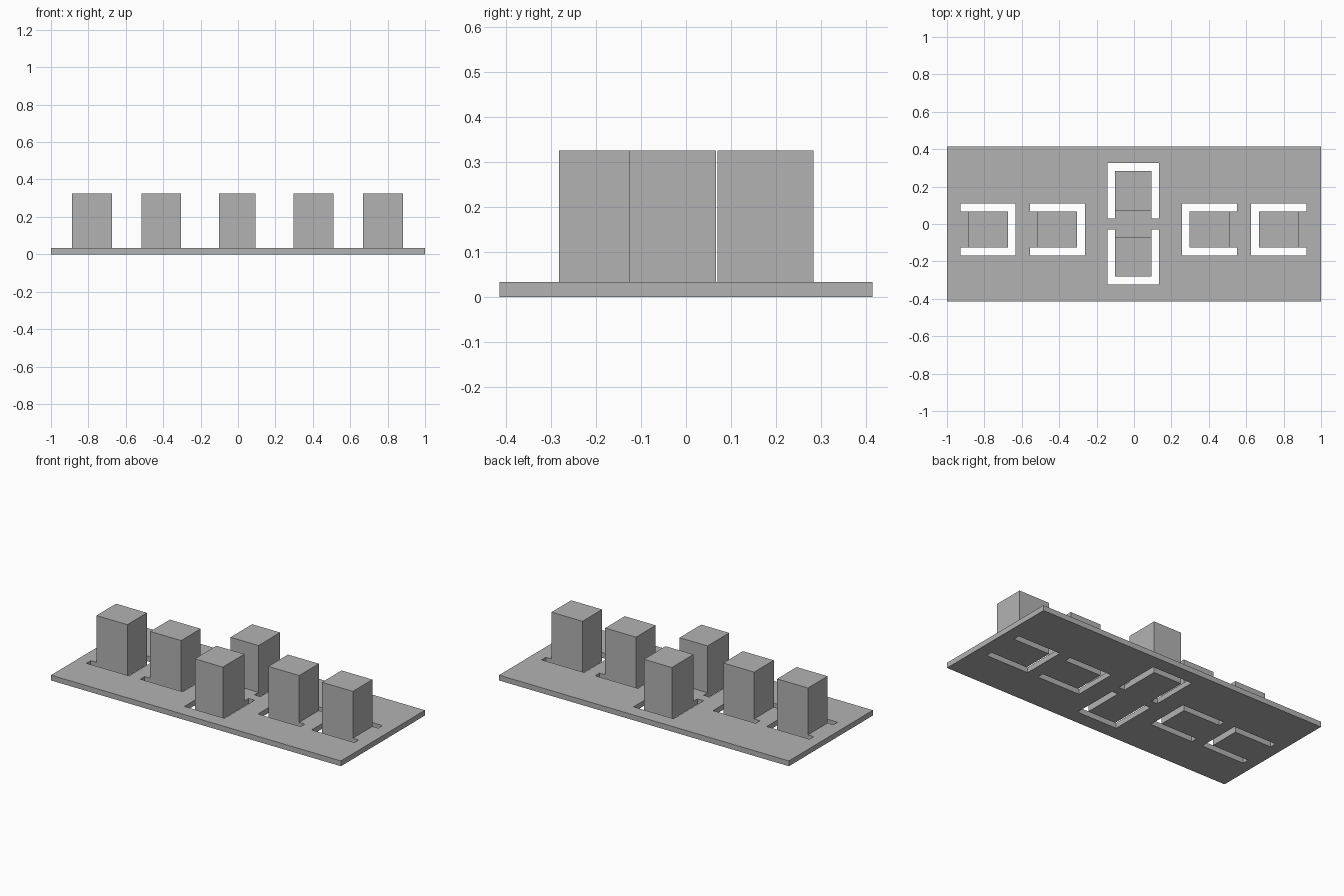
import bpy
import bmesh
from math import radians
from mathutils import Matrix

if "Cube" in bpy.data.objects:
    bpy.data.objects.remove(bpy.data.objects["Cube"], do_unlink=True)

grey = bpy.data.materials.new("plain grey")
grey.use_nodes = True
grey.diffuse_color = (0.45, 0.45, 0.45, 1)
grey.node_tree.nodes["Principled BSDF"].inputs["Base Color"].default_value = grey.diffuse_color

PLATE_TOP, KEY_TOP = 0.033, 0.325
KEY_LENGTH, HALF_KEY = 0.213, 0.0965
SLOT, ARM = 0.042, 0.253


def prism(name, outline, z0, z1, matrix=Matrix()):
    """Extrude a counter-clockwise outline from z0 to z1."""
    bm = bmesh.new()
    face = bm.faces.new([bm.verts.new((x, y, z0)) for x, y in outline])
    top = bmesh.ops.extrude_face_region(bm, geom=[face])
    verts = [v for v in top["geom"] if isinstance(v, bmesh.types.BMVert)]
    bmesh.ops.translate(bm, verts=verts, vec=(0, 0, z1 - z0))
    bmesh.ops.recalc_face_normals(bm, faces=bm.faces)
    bm.transform(matrix)
    mesh = bpy.data.meshes.new(name)
    bm.to_mesh(mesh)
    bm.free()
    mesh.materials.append(grey)
    obj = bpy.data.objects.new(name, mesh)
    bpy.context.collection.objects.link(obj)
    return obj


def rectangle(x0, x1, y0, y1):
    return [(x0, y0), (x1, y0), (x1, y1), (x0, y1)]


# Base plate
plate = prism("base_plate", rectangle(-1, 1, -0.414, 0.414), 0, PLATE_TOP)

# U-shaped slot around a flexible tongue; the tongue tip is at the local origin
outer = HALF_KEY + SLOT
slot_outline = [(-ARM, -outer), (SLOT, -outer), (SLOT, outer), (-ARM, outer),
                (-ARM, HALF_KEY), (0, HALF_KEY), (0, -HALF_KEY), (-ARM, -HALF_KEY)]
key_outline = rectangle(-KEY_LENGTH, 0, -HALF_KEY, HALF_KEY)

# Tongue tip position and pointing angle of each key
keys = {
    "outer_right_key": (-0.675, -0.03, 0),
    "inner_right_key": (-0.304, -0.03, 0),
    "back_key": (-0.004, 0.283, 90),
    "front_key": (-0.004, -0.282, -90),
    "inner_left_key": (0.298, -0.03, 180),
    "outer_left_key": (0.668, -0.03, 180),
}

for name, (x, y, angle) in keys.items():
    place = Matrix.Translation((x, y, 0)) @ Matrix.Rotation(radians(angle), 4, "Z")
    prism(name, key_outline, PLATE_TOP, KEY_TOP, place)
    # Cut the slot right through the plate
    cutter = prism(name + "_slot_cutter", slot_outline, -0.05, 0.1, place)
    cutter.hide_render = True
    cut = plate.modifiers.new(name + "_slot", "BOOLEAN")
    cut.operation = "DIFFERENCE"
    cut.solver = "EXACT"
    cut.object = cutter
    bpy.context.view_layer.objects.active = plate
    bpy.ops.object.modifier_apply(modifier=cut.name)
    bpy.data.objects.remove(cutter, do_unlink=True)
